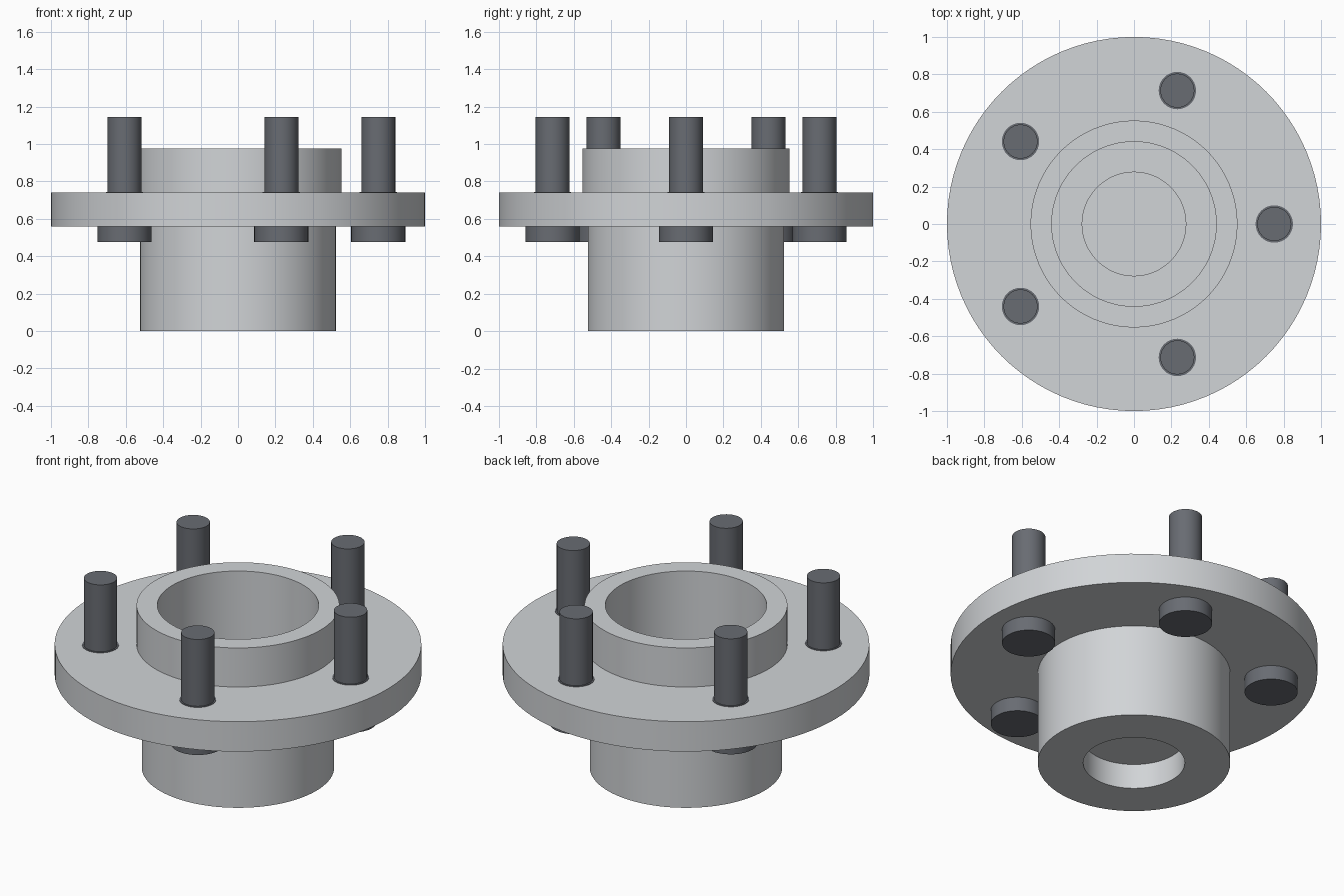
import bpy
import bmesh
import math

cube = bpy.data.objects.get("Cube")
if cube:
    bpy.data.objects.remove(cube, do_unlink=True)


def make_material(name, rgb):
    mat = bpy.data.materials.new(name)
    mat.use_nodes = True
    colour = (*rgb, 1.0)
    mat.diffuse_color = colour
    mat.node_tree.nodes["Principled BSDF"].inputs["Base Color"].default_value = colour
    return mat


def lathe(name, profile, material, segments, location=(0, 0, 0)):
    """Spin a closed (radius, height) profile around the vertical axis."""
    bm = bmesh.new()
    verts = [bm.verts.new((r, 0, z)) for r, z in profile]
    edges = [bm.edges.new(pair) for pair in zip(verts, verts[1:])]
    bmesh.ops.spin(bm, geom=verts + edges, cent=(0, 0, 0), axis=(0, 0, 1),
                   angle=math.tau, steps=segments, use_merge=True)
    bmesh.ops.remove_doubles(bm, verts=bm.verts, dist=0.0001)
    bmesh.ops.recalc_face_normals(bm, faces=bm.faces)
    mesh = bpy.data.meshes.new(name)
    bm.to_mesh(mesh)
    bm.free()
    mesh.materials.append(material)
    obj = bpy.data.objects.new(name, mesh)
    obj.location = location
    bpy.context.collection.objects.link(obj)
    bpy.ops.object.select_all(action="DESELECT")
    obj.select_set(True)
    bpy.context.view_layer.objects.active = obj
    bpy.ops.object.shade_smooth_by_angle(angle=math.radians(35))
    return obj


light_steel = make_material("light steel", (0.64, 0.66, 0.68))
dark_steel = make_material("dark steel", (0.14, 0.15, 0.17))

# Hub: barrel, flange, collar and stepped bore with a closing web
barrel_r, collar_r, bore_r, inner_r = 0.525, 0.553, 0.44, 0.277
lathe("hub", [
    (0, 0.15), (inner_r, 0.15), (inner_r, 0), (barrel_r, 0),
    (barrel_r, 0.56), (1, 0.56), (1, 0.74), (collar_r, 0.74),
    (collar_r, 0.975), (bore_r, 0.975), (bore_r, 0.38),
    (inner_r, 0.38), (inner_r, 0.2), (0, 0.2),
], light_steel, 96)

# Five studs: head under the flange, press-fit shoulder and shank
stud_count, stud_circle = 5, 0.75
for i in range(stud_count):
    angle = math.tau * i / stud_count
    spot = (stud_circle * math.cos(angle), stud_circle * math.sin(angle), 0)
    lathe(f"stud_{i + 1}", [
        (0, 0.475), (0.145, 0.475), (0.145, 0.56), (0.1, 0.56),
        (0.1, 0.743), (0.091, 0.743), (0.091, 1.145), (0, 1.145),
    ], dark_steel, 32, spot)
